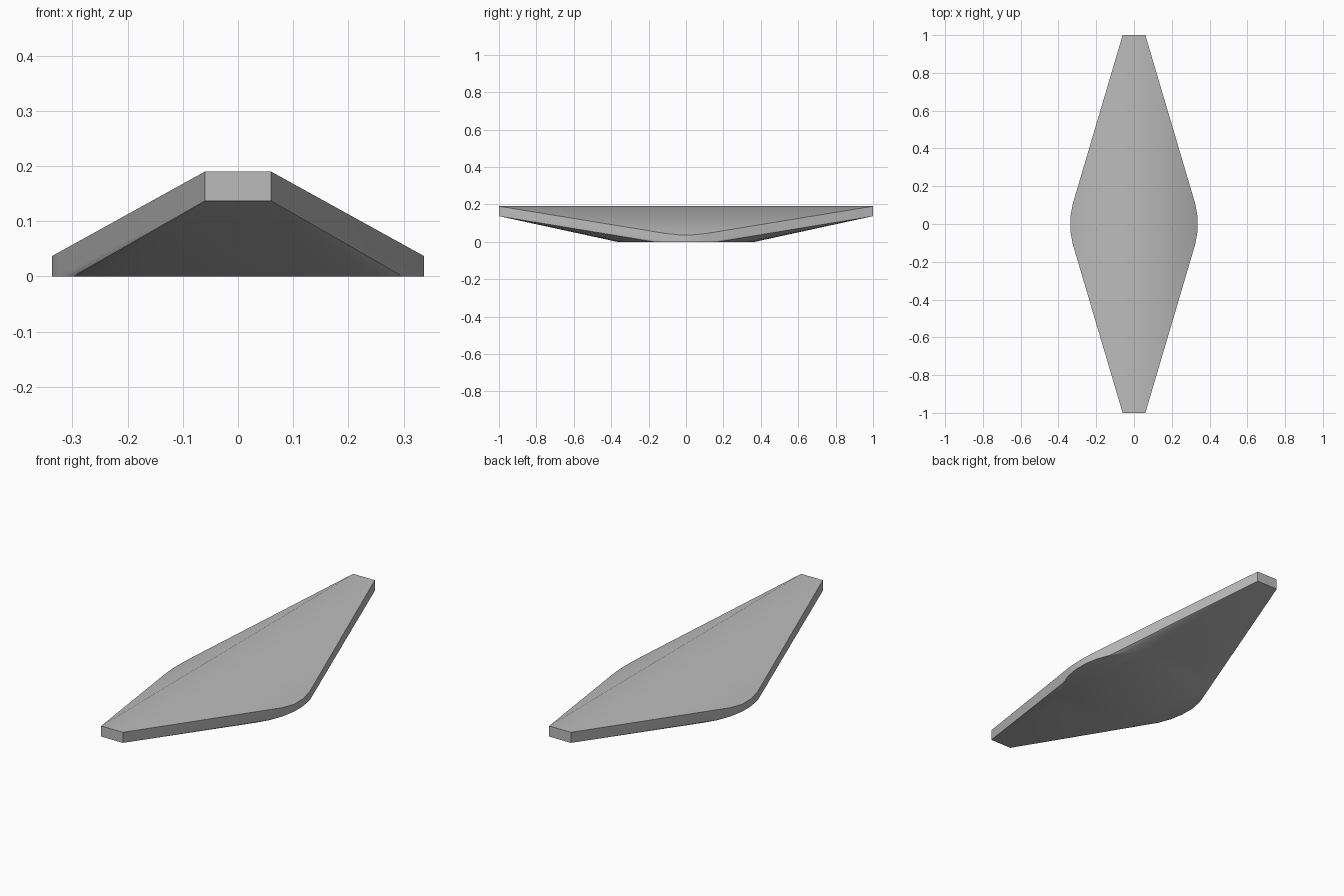
import bpy
import bmesh
from math import cos, sin, pi, radians

cube = bpy.data.objects.get("Cube")
if cube:
    bpy.data.objects.remove(cube, do_unlink=True)

TIP_X, TIP_LOW, TOP = 0.06, 0.137, 0.19     # blunt end faces
HALF_X, HALF_Y = 0.337, 0.37                # flat oval base
RIM = 0.037                                 # rim height at the widest point
SEGMENTS = 32
SLOPE = (TOP - RIM) / (HALF_X - TIP_X)

grey = bpy.data.materials.new("grey")
grey.use_nodes = True
grey.diffuse_color = (0.5, 0.5, 0.5, 1)
grey.node_tree.nodes["Principled BSDF"].inputs["Base Color"].default_value = (0.5, 0.5, 0.5, 1)

bm = bmesh.new()

# Blunt tips at both ends
for x in (-TIP_X, TIP_X):
    for y in (-1, 1):
        for z in (TIP_LOW, TOP):
            bm.verts.new((x, y, z))

# Oval base, with the rounded rim above its sides
for i in range(SEGMENTS):
    a = 2 * pi * (i + 0.5) / SEGMENTS
    x = HALF_X * cos(a) / cos(pi / SEGMENTS)
    y = HALF_Y * sin(a)
    bm.verts.new((x, y, 0))
    if abs(y) < 0.12:
        bm.verts.new((x, y, TOP - SLOPE * (abs(x) - TIP_X)))

# Skin the points as one convex body and merge its flat regions
hull = bmesh.ops.convex_hull(bm, input=bm.verts)
loose = [v for v in bm.verts if not v.link_faces]
bmesh.ops.delete(bm, geom=loose, context='VERTS')
bmesh.ops.dissolve_limit(bm, angle_limit=radians(0.5), verts=bm.verts, edges=bm.edges)
bmesh.ops.recalc_face_normals(bm, faces=bm.faces)

mesh = bpy.data.meshes.new("diamond_panel")
bm.to_mesh(mesh)
bm.free()
mesh.materials.append(grey)
panel = bpy.data.objects.new("diamond_panel", mesh)
bpy.context.collection.objects.link(panel)

# Smooth the gentle bends and keep the rim crisp
bpy.ops.object.select_all(action='DESELECT')
panel.select_set(True)
bpy.context.view_layer.objects.active = panel
bpy.ops.object.shade_smooth_by_angle(angle=radians(30))
